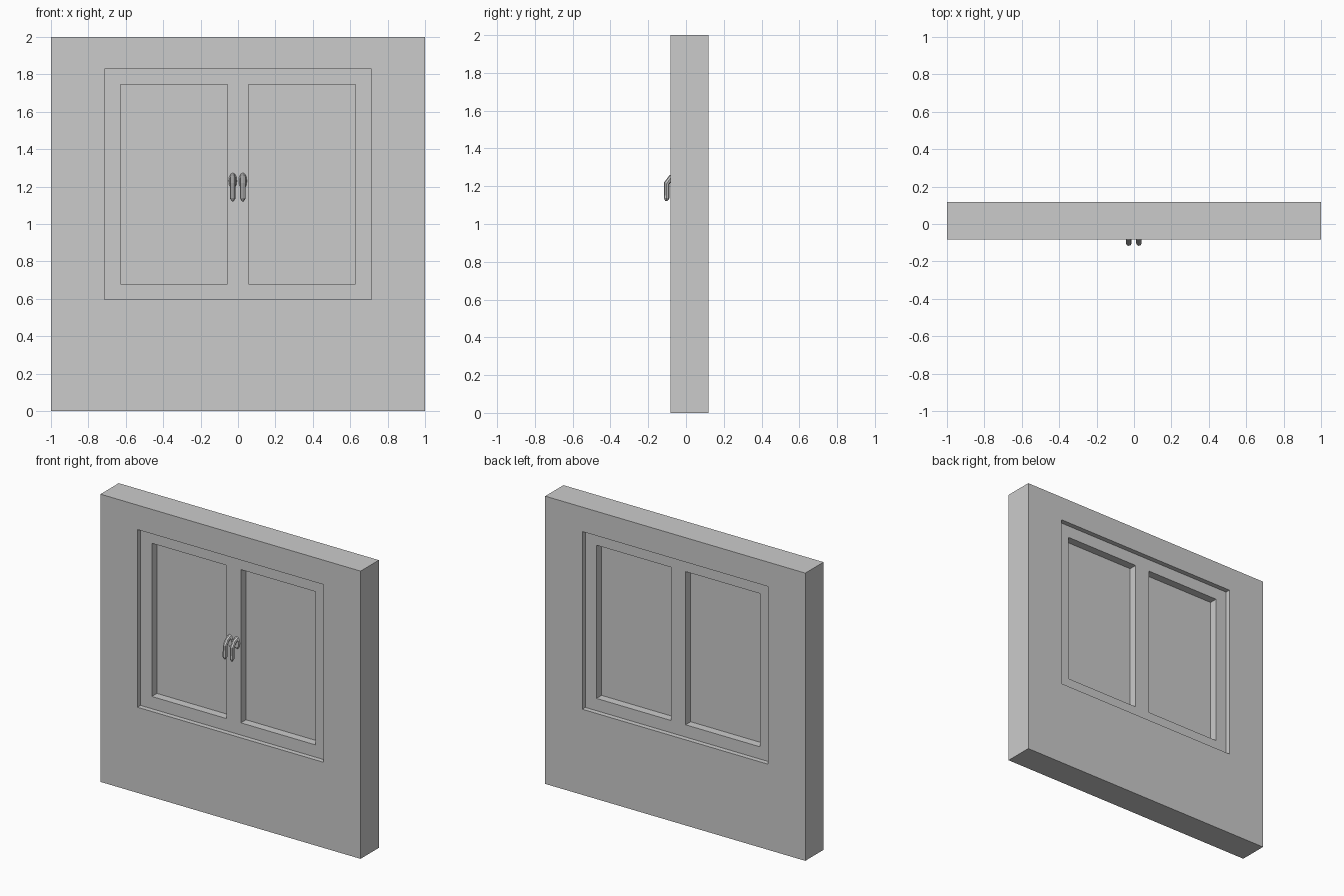
import bpy, bmesh, math
from mathutils import Vector

cube = bpy.data.objects.get("Cube")
if cube:
    bpy.data.objects.remove(cube, do_unlink=True)

grey = bpy.data.materials.new("plain grey")
grey.use_nodes = True
colour = (0.6, 0.6, 0.6, 1)
grey.diffuse_color = colour
grey.node_tree.nodes["Principled BSDF"].inputs["Base Color"].default_value = colour

WALL_MID = 0.018      # centre plane of the wall


def add_object(name, bm):
    mesh = bpy.data.meshes.new(name)
    bmesh.ops.recalc_face_normals(bm, faces=bm.faces)
    bm.to_mesh(mesh)
    bm.free()
    obj = bpy.data.objects.new(name, mesh)
    obj.data.materials.append(grey)
    bpy.context.collection.objects.link(obj)
    return obj


def slab(name, outer, holes, half):
    """Upright slab with rectangular openings; rectangles are (x0, x1, z0, z1)."""
    rects = [outer] + holes
    xs = sorted({v for r in rects for v in r[:2]})
    zs = sorted({v for r in rects for v in r[2:]})
    bm = bmesh.new()
    for x0, x1 in zip(xs, xs[1:]):
        for z0, z1 in zip(zs, zs[1:]):
            cx, cz = (x0 + x1) / 2, (z0 + z1) / 2
            if any(h[0] < cx < h[1] and h[2] < cz < h[3] for h in holes):
                continue
            bm.faces.new([bm.verts.new((x, WALL_MID - half, z))
                          for x, z in ((x0, z0), (x1, z0), (x1, z1), (x0, z1))])
    bmesh.ops.remove_doubles(bm, verts=bm.verts, dist=1e-5)
    new = bmesh.ops.extrude_face_region(bm, geom=bm.faces[:], use_keep_orig=True)
    moved = [g for g in new["geom"] if isinstance(g, bmesh.types.BMVert)]
    bmesh.ops.translate(bm, verts=moved, vec=(0, 2 * half, 0))
    return add_object(name, bm)


# Wall, window frame and panes, each set deeper than the last
opening = (-0.715, 0.715, 0.595, 1.83)
left_pane = (0.056, 0.629, 0.68, 1.745)
right_pane = (-0.629, -0.056, 0.68, 1.745)
slab("wall", (-1, 1, 0, 2), [opening], 0.1)
slab("window_frame", opening, [left_pane, right_pane], 0.066)
slab("left_pane", left_pane, [], 0.01)
slab("right_pane", right_pane, [], 0.01)


def handle(side, x):
    # Oval backplate on the middle stile
    bm = bmesh.new()
    bmesh.ops.create_cone(bm, cap_ends=True, segments=12, radius1=0.024,
                          radius2=0.018, depth=0.012)
    for v in bm.verts:
        v.co = Vector((x + v.co.x, -0.05 - v.co.z, 1.23 + 2 * v.co.y))
    add_object(side + "_handle_plate", bm)

    # Bent grip: out from the plate, then down to a blunt tip
    path = [(-0.045, 1.258, 1), (-0.078, 1.247, 1), (-0.102, 1.215, 1),
            (-0.102, 1.137, 1), (-0.104, 1.122, 0.4)]
    curve = bpy.data.curves.new(side + "_handle", "CURVE")
    curve.dimensions = "3D"
    curve.bevel_depth = 0.015
    curve.bevel_resolution = 0
    curve.use_fill_caps = True
    line = curve.splines.new("POLY")
    line.points.add(len(path) - 1)
    line.use_smooth = False
    for point, (y, z, radius) in zip(line.points, path):
        point.co = (x, y, z, 1)
        point.radius = radius
    curve.bevel_resolution = 2
    curve.materials.append(grey)
    obj = bpy.data.objects.new(side + "_handle", curve)
    bpy.context.collection.objects.link(obj)
    bpy.ops.object.select_all(action="DESELECT")
    obj.select_set(True)
    bpy.context.view_layer.objects.active = obj
    bpy.ops.object.convert(target="MESH")


for side, x in (("left", 0.026), ("right", -0.028)):
    handle(side, x)
